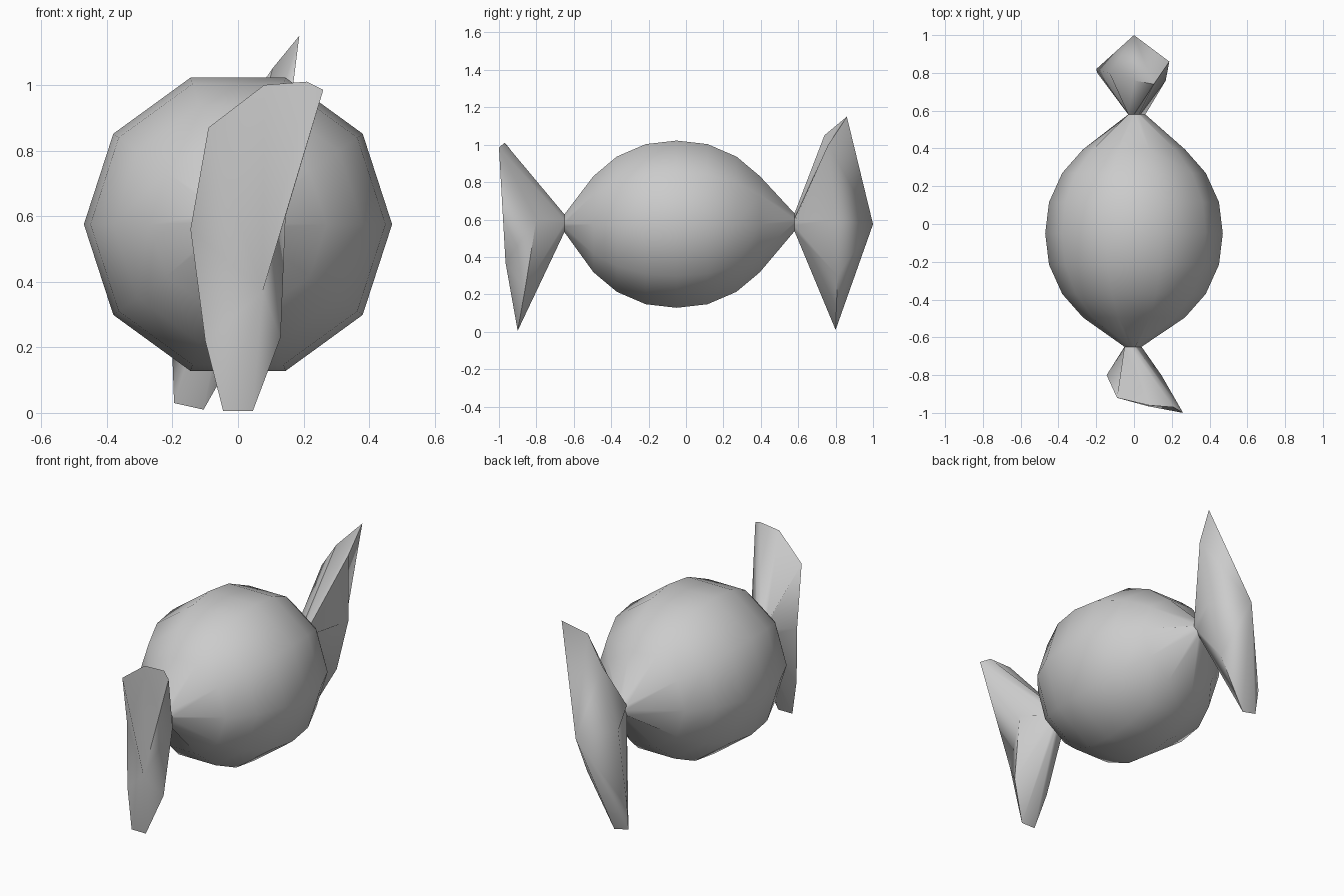
import bpy, bmesh, math

if "Cube" in bpy.data.objects:
    bpy.data.objects.remove(bpy.data.objects["Cube"])

SIDES, ZC, YC = 10, 0.575, -0.05


def ring(bm, y, r, zc=ZC, x=0.0, fold=0.0):
    """Ten-sided ring around the y axis; fold pulls every other point inward."""
    pts = []
    for i in range(SIDES):
        a = 2 * math.pi * i / SIDES
        q = r * (1 - fold * (i % 2))
        pts.append(bm.verts.new((x + q * math.cos(a), y, zc + q * math.sin(a))))
    return pts


def bridge(bm, a, b):
    for i in range(SIDES):
        j = (i + 1) % SIDES
        bm.faces.new((a[i], a[j], b[j], b[i]))


# Flared wrapper ends (x, y, z), starting at the right and going over the top
front_rim = [(.145, -.80, .60), (.26, -1.0, .985), (.21, -.97, 1.01), (.08, -.96, 1.0),
             (-.09, -.92, .87), (-.145, -.80, .56), (-.10, -.86, .22), (-.045, -.90, .005),
             (.045, -.90, .005), (.13, -.86, .23)]
back_rim = [(.14, .80, .60), (.168, .76, 1.0), (.187, .86, 1.15), (.105, .74, 1.05),
            (0, .76, .90), (-.13, .80, .58), (-.20, .82, .17), (-.195, .80, .03),
            (-.105, .80, .01), (.06, .81, .30)]

bm = bmesh.new()
front = [bm.verts.new(p) for p in front_rim]
back = [bm.verts.new(p) for p in back_rim]

# Twisted necks and rounded body
rings = [front, ring(bm, -.65, .05, .58, -.01, .4)]
for dy, r in [(-.445, .27), (-.32, .38), (-.165, .45), (0, .47),
              (.165, .45), (.32, .38), (.445, .27)]:
    rings.append(ring(bm, YC + dy, r))
rings += [ring(bm, .58, .05, .585, .01, .4), back]
for a, b in zip(rings, rings[1:]):
    bridge(bm, a, b)

# Bulging caps closing the flares
for rim, tip in ((front, (.075, -.965, .37)), (back, (0, 1.0, .575))):
    c = bm.verts.new(tip)
    for i in range(SIDES):
        bm.faces.new((rim[i], rim[(i + 1) % SIDES], c))

bmesh.ops.recalc_face_normals(bm, faces=bm.faces)
mesh = bpy.data.meshes.new("wrapped_candy")
bm.to_mesh(mesh)
bm.free()
candy = bpy.data.objects.new("wrapped_candy", mesh)
bpy.context.collection.objects.link(candy)
bpy.context.view_layer.objects.active = candy
candy.select_set(True)
bpy.ops.object.shade_smooth_by_angle(angle=math.radians(65))
